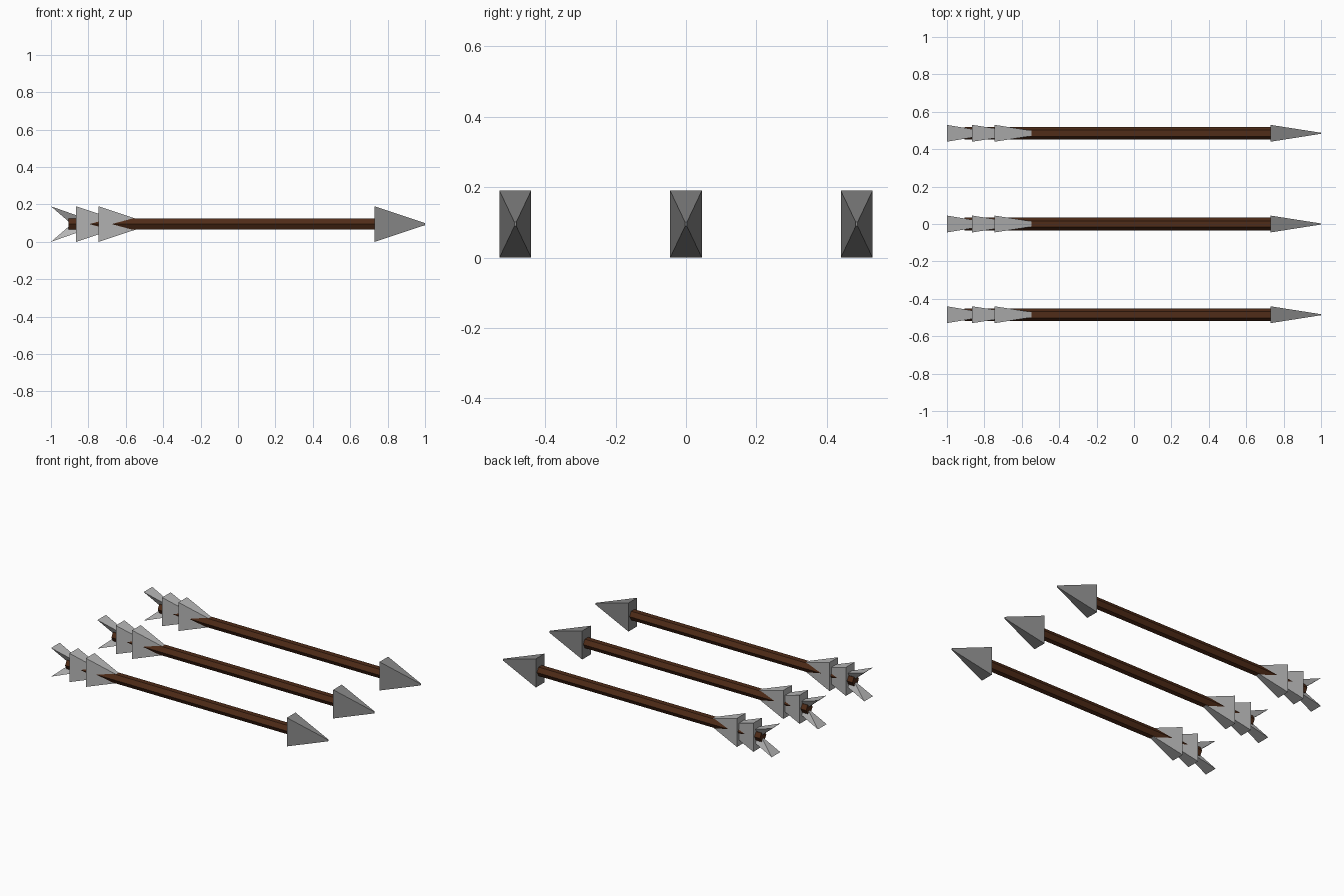
import bpy
import bmesh
from math import cos, sin, pi

if "Cube" in bpy.data.objects:
    bpy.data.objects.remove(bpy.data.objects["Cube"])

ZC = 0.095                  # height of the arrow axis
HY, HZ, LEN = 0.045, 0.095, 0.27   # half width, half height and length of a point


def material(name, rgb):
    m = bpy.data.materials.new(name)
    m.diffuse_color = (*rgb, 1)
    m.use_nodes = True
    m.node_tree.nodes["Principled BSDF"].inputs["Base Color"].default_value = m.diffuse_color
    return m


WOOD = material("dark_wood", (0.08, 0.025, 0.009))
METAL = material("dark_grey", (0.25, 0.25, 0.25))
FEATHER = material("light_grey", (0.47, 0.47, 0.47))


def build(name, verts, faces, mat, y):
    bm = bmesh.new()
    vs = [bm.verts.new(v) for v in verts]
    for f in faces:
        bm.faces.new([vs[i] for i in f])
    bmesh.ops.recalc_face_normals(bm, faces=bm.faces)
    me = bpy.data.meshes.new(name)
    bm.to_mesh(me)
    bm.free()
    me.materials.append(mat)
    ob = bpy.data.objects.new(name, me)
    ob.location = (0, y, ZC)
    bpy.context.collection.objects.link(ob)


def loft(name, ring_a, ring_b, mat, y):
    """Closed solid between two matching rings of points."""
    n = len(ring_a)
    faces = [(i, (i + 1) % n, n + (i + 1) % n, n + i) for i in range(n)]
    faces += [tuple(range(n)), tuple(range(n, 2 * n))]
    build(name, ring_a + ring_b, faces, mat, y)


def rect(x, s):
    return [(x, a * HY * s, b * HZ * s) for a, b in ((-1, -1), (1, -1), (1, 1), (-1, 1))]


def hexagon(x, r):
    return [(x, r * cos(i * pi / 3), r * sin(i * pi / 3)) for i in range(6)]


for label, y in (("front", -0.485), ("middle", 0.0), ("back", 0.485)):
    # six-sided shaft
    loft(f"shaft_{label}", hexagon(-0.905, 0.034), hexagon(0.76, 0.034), WOOD, y)
    # slightly blunt pyramid head
    loft(f"arrow_head_{label}", rect(0.73, 1), rect(1.0, 0.06), METAL, y)
    # two pyramid feathers
    for k, x in enumerate((-0.745, -0.865)):
        loft(f"feather_{k + 1}_{label}", rect(x, 1), rect(x + LEN, 0.06), FEATHER, y)
    # notched tail: an upper and a lower flap meeting on the axis
    for side, s in (("upper", 1), ("lower", -1)):
        build(f"tail_{side}_{label}",
              [(-1, -HY, s * HZ), (-1, HY, s * HZ), (-0.89, 0, 0), (-1 + LEN, 0, 0)],
              [(0, 1, 2), (0, 1, 3), (0, 2, 3), (1, 2, 3)], FEATHER, y)
